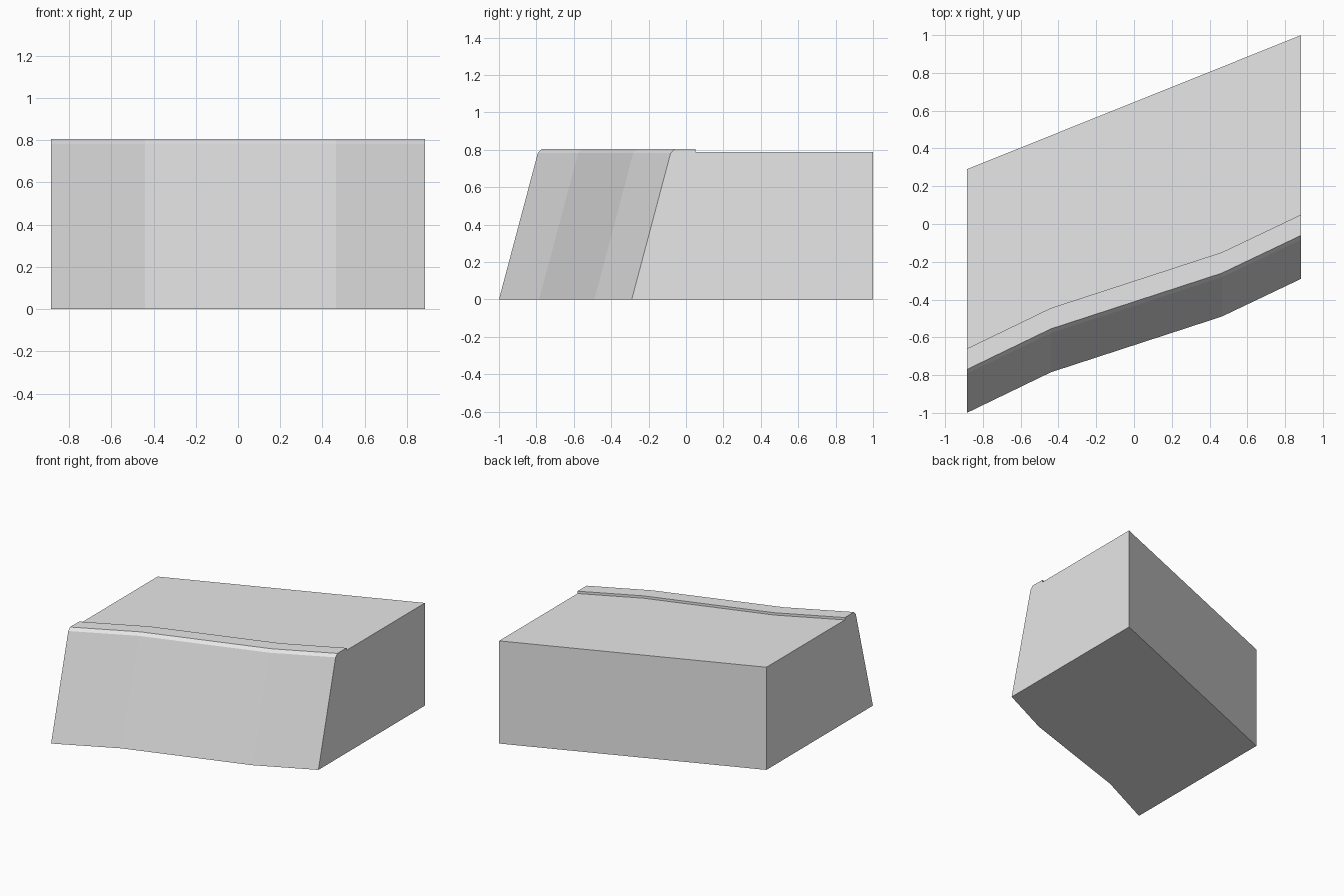
import bpy
import bmesh

cube = bpy.data.objects.get("Cube")
if cube:
    bpy.data.objects.remove(cube, do_unlink=True)

grey = bpy.data.materials.new("plain grey")
grey.use_nodes = True
colour = (0.8, 0.8, 0.8, 1)
grey.diffuse_color = colour
grey.node_tree.nodes["Principled BSDF"].inputs["Base Color"].default_value = colour

HALF_WIDTH = 0.885
SLAB_TOP, CURB_TOP = 0.787, 0.805

# Bent line of the front foot, as (x, y)
front_path = [(-HALF_WIDTH, -1.0), (-0.44, -0.785), (0.465, -0.49), (HALF_WIDTH, -0.29)]

# Sloped wall, chamfer and raised curb, as (setback from the foot, z)
front_profile = [(0, 0), (0.208, 0.783), (0.23, CURB_TOP), (0.34, CURB_TOP), (0.34, SLAB_TOP)]


def back_y(x):
    """Straight slanted back edge."""
    return 0.645 + 0.355 * x / HALF_WIDTH


def cross_section(x, foot_y):
    points = [(x, foot_y + setback, z) for setback, z in front_profile]
    return points + [(x, back_y(x), SLAB_TOP), (x, back_y(x), 0)]


# Block lofted through one cross-section per path point
bm = bmesh.new()
loops = [[bm.verts.new(p) for p in cross_section(x, y)] for x, y in front_path]
count = len(loops[0])
for a, b in zip(loops, loops[1:]):
    for i in range(count):
        j = (i + 1) % count
        bm.faces.new((a[i], a[j], b[j], b[i]))

# End walls
bm.faces.new(loops[0])
bm.faces.new(loops[-1])
bmesh.ops.recalc_face_normals(bm, faces=bm.faces)

mesh = bpy.data.meshes.new("curbed_embankment")
bm.to_mesh(mesh)
bm.free()
mesh.materials.append(grey)
block = bpy.data.objects.new("curbed_embankment", mesh)
bpy.context.collection.objects.link(block)
